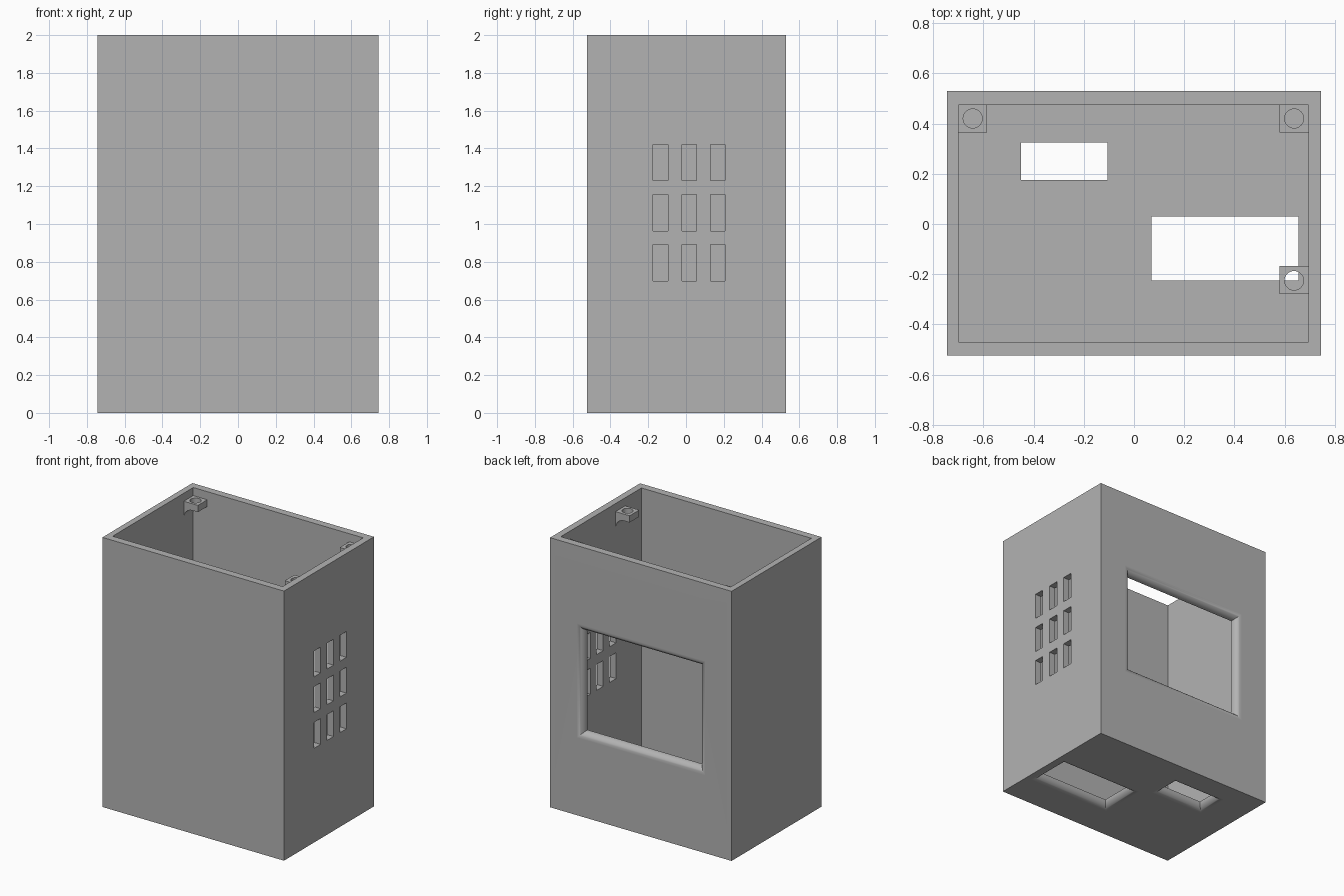
import bpy, bmesh, math
from mathutils import Matrix, Vector

cube = bpy.data.objects.get("Cube")
if cube:
    bpy.data.objects.remove(cube, do_unlink=True)

grey = bpy.data.materials.new("plain grey")
grey.use_nodes = True
COLOR = (0.45, 0.45, 0.45, 1)
grey.diffuse_color = COLOR
grey.node_tree.nodes["Principled BSDF"].inputs["Base Color"].default_value = COLOR


def finish(bm, name):
    bmesh.ops.recalc_face_normals(bm, faces=bm.faces)
    mesh = bpy.data.meshes.new(name)
    bm.to_mesh(mesh)
    bm.free()
    ob = bpy.data.objects.new(name, mesh)
    bpy.context.collection.objects.link(ob)
    mesh.materials.append(grey)
    return ob


def box(name, lo, hi):
    bm = bmesh.new()
    lo, hi = Vector(lo), Vector(hi)
    size = hi - lo
    bmesh.ops.create_cube(bm, size=1, matrix=Matrix.Translation((lo + hi) / 2) @ Matrix.Diagonal((*size, 1)))
    return finish(bm, name)


def loft(name, loops):
    """Closed solid through a stack of matching point loops."""
    bm = bmesh.new()
    rings = [[bm.verts.new(p) for p in loop] for loop in loops]
    for a, b in zip(rings, rings[1:]):
        for i in range(len(a)):
            j = (i + 1) % len(a)
            bm.faces.new((a[i], a[j], b[j], b[i]))
    bm.faces.new(rings[0])
    bm.faces.new(rings[-1])
    return finish(bm, name)


def flared_cutter(name, u0, u1, v0, v1, place, radius=0.05, steps=8):
    """Rectangular hole whose outer rim is rounded; depth 0 is the outer face."""
    levels = [(0.2, 0)]
    for i in range(steps + 1):
        a = math.pi / 2 * i / steps
        levels.append((radius * (1 - math.sin(a)), radius * (1 - math.cos(a))))
    levels.append((-0.1, radius))
    return loft(name, [[place(u, v, d) for u, v in ((u0 - f, v0 - f), (u1 + f, v0 - f),
                                                   (u1 + f, v1 + f), (u0 - f, v1 + f))]
                       for d, f in levels])


def cut(ob, cutters):
    for c in cutters:
        mod = ob.modifiers.new("cut", "BOOLEAN")
        mod.operation, mod.solver, mod.object = "DIFFERENCE", "EXACT", c
    bpy.ops.object.select_all(action="DESELECT")
    ob.select_set(True)
    bpy.context.view_layer.objects.active = ob
    bpy.ops.object.convert(target="MESH")
    bpy.ops.object.shade_smooth_by_angle(angle=math.radians(30))
    ob.modifiers.new("even shading", "WEIGHTED_NORMAL").keep_sharp = True
    for c in cutters:
        bpy.data.objects.remove(c, do_unlink=True)


# Open-topped case, hollowed out
case = box("case", (-0.745, -0.525, 0), (0.745, 0.53, 2))
cutters = [box("cavity", (-0.7, -0.47, 0.053), (0.695, 0.475, 2.2))]

# Round-rimmed openings in the floor and the back wall
on_floor = lambda u, v, d: (u, v, d)
on_back = lambda u, v, d: (u, 0.53 - d, v)
cutters += [flared_cutter("small_floor_hole", -0.45, -0.105, 0.175, 0.325, on_floor),
            flared_cutter("large_floor_hole", 0.07, 0.655, -0.225, 0.03, on_floor),
            flared_cutter("back_window", -0.48, 0.475, 0.625, 1.375, on_back)]

# Three by three vent slots in the left wall
for y in (-0.135, 0.017, 0.168):
    for z in (0.795, 1.06, 1.325):
        cutters.append(box("vent", (0.6, y - 0.039, z - 0.096), (0.9, y + 0.039, z + 0.096)))
cut(case, cutters)


# Screw tabs near the rim, each with a curved gusset against its side wall
def screw_tab(name, wall_x, inward, y0, y1):
    profile = [(-0.01, 1.94), (0.115, 1.94), (0.115, 1.89)]
    for i in range(9):
        a = math.pi / 2 * i / 8
        profile.append((0.07 - 0.07 * math.sin(a), 1.82 + 0.07 * math.cos(a)))
    profile.append((-0.01, 1.82))
    tab = loft(name, [[(wall_x + inward * d, y, z) for d, z in profile] for y in (y0, y1)])
    bm = bmesh.new()
    bmesh.ops.create_cone(bm, cap_ends=True, segments=32, radius1=0.038, radius2=0.038, depth=0.4,
                          matrix=Matrix.Translation((wall_x + inward * 0.057, (y0 + y1) / 2 - 0.002, 1.9)))
    cut(tab, [finish(bm, "screw_hole")])


screw_tab("back_right_tab", -0.7, 1, 0.365, 0.48)
screw_tab("back_left_tab", 0.695, -1, 0.365, 0.48)
screw_tab("front_left_tab", 0.695, -1, -0.28, -0.167)
